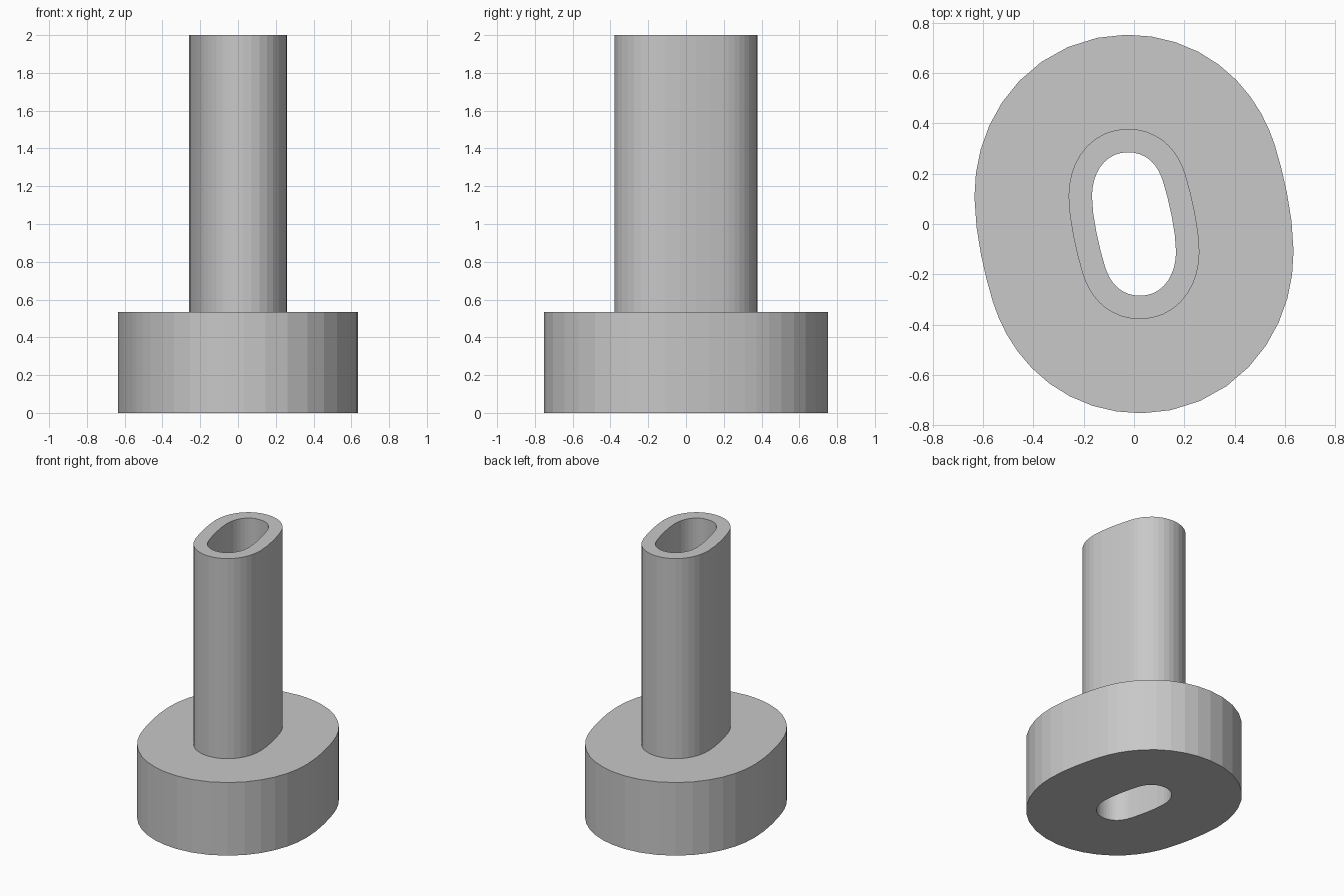
import bpy
import bmesh
from mathutils import Vector
from mathutils.geometry import interpolate_bezier

cube = bpy.data.objects.get("Cube")
if cube:
    bpy.data.objects.remove(cube, do_unlink=True)

BASE_TOP, TOP = 0.535, 2.0
WALL, FLANGE = 0.093, 0.467      # offsets outward from the bore outline

# One half of the slanted oval bore; the other half is its half-turn copy
HALF = [
    ((-0.025, 0.285), (0.05, 0.285), (0.094, 0.237), (0.115, 0.17), 10),
    ((0.115, 0.17), (0.137, 0.10), (0.167, -0.03), (0.167, -0.11), 5),
    ((0.167, -0.11), (0.167, -0.21), (0.11, -0.285), (0.025, -0.285), 10),
]


def bore_outline():
    pts = []
    for a, b, c, d, steps in HALF:
        curve = interpolate_bezier(Vector(a), Vector(b), Vector(c), Vector(d), steps)
        pts += [Vector(p[:2]) for p in curve[:-1]]
    return pts + [-p for p in pts]


def outward_normals(pts):
    normals = []
    for i, p in enumerate(pts):
        before = (p - pts[i - 1]).normalized()
        after = (pts[(i + 1) % len(pts)] - p).normalized()
        t = (before + after).normalized()
        normals.append(Vector((-t.y, t.x)))
    return normals


def sweep(name, section, material):
    """Carry a closed (offset, height) section round the bore outline."""
    pts = bore_outline()
    normals = outward_normals(pts)
    bm = bmesh.new()
    rings = []
    for offset, z in section:
        ring = [p + n * offset for p, n in zip(pts, normals)]
        rings.append([bm.verts.new((q.x, q.y, z)) for q in ring])
    for k, ring in enumerate(rings):
        upper = rings[(k + 1) % len(rings)]
        for i in range(len(pts)):
            j = (i + 1) % len(pts)
            bm.faces.new((ring[i], ring[j], upper[j], upper[i]))
    bmesh.ops.recalc_face_normals(bm, faces=bm.faces)
    mesh = bpy.data.meshes.new(name)
    bm.to_mesh(mesh)
    bm.free()
    mesh.materials.append(material)
    obj = bpy.data.objects.new(name, mesh)
    bpy.context.collection.objects.link(obj)
    return obj


grey = bpy.data.materials.new("plain grey")
grey.use_nodes = True
colour = (0.58, 0.58, 0.58, 1)
grey.diffuse_color = colour
grey.node_tree.nodes["Principled BSDF"].inputs["Base Color"].default_value = colour

# Thick base and upright tube in one solid with a bore right through
# (normals on a clockwise outline point outward)
sweep("flanged_tube", [
    (0, 0), (FLANGE, 0), (FLANGE, BASE_TOP),
    (WALL, BASE_TOP), (WALL, TOP), (0, TOP),
], grey)
